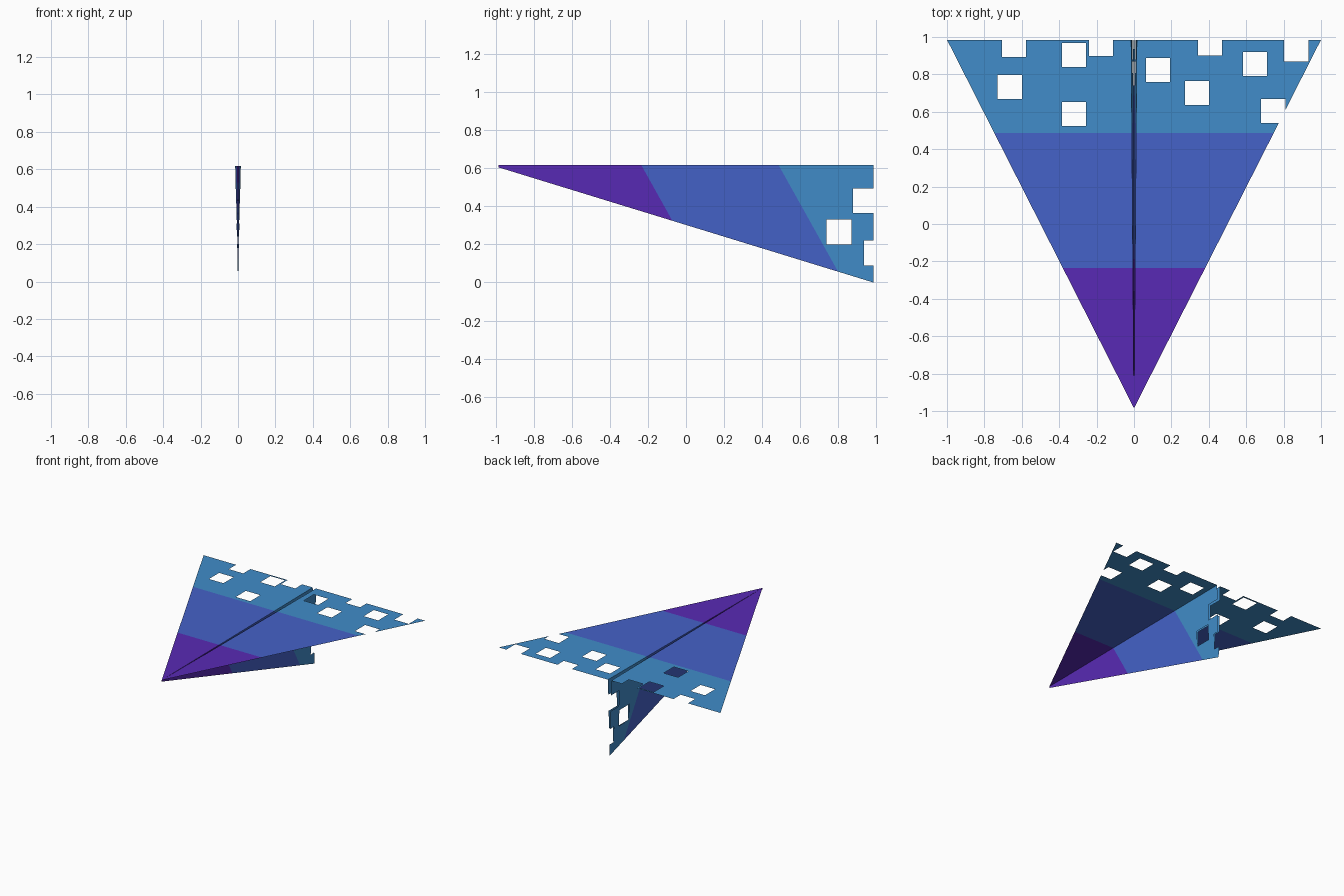
import bpy, bmesh
from mathutils import Vector

if "Cube" in bpy.data.objects:
    bpy.data.objects.remove(bpy.data.objects["Cube"])

L, TOP, GAP, SLANT = 0.985, 0.617, 0.015, 0.5585
BANDS = (-0.235, 0.487)          # where the colour changes along the length
S = 0.13                         # side of the square cut-outs


def material(name, rgb):
    m = bpy.data.materials.new(name)
    m.diffuse_color = (*rgb, 1)
    m.use_nodes = True
    m.node_tree.nodes["Principled BSDF"].inputs["Base Color"].default_value = m.diffuse_color
    return m


MATS = [material("violet", (0.098, 0.023, 0.462)),
        material("royal blue", (0.059, 0.122, 0.580)),
        material("sky blue", (0.052, 0.264, 0.587))]


def cut(bm, faces, co, no):
    geom = set(faces)
    for f in faces:
        geom.update(f.edges)
        geom.update(f.verts)
    bmesh.ops.bisect_plane(bm, geom=list(geom), dist=1e-5, plane_co=co, plane_no=no)


def punch(bm, axes, corner):
    """Remove a square with the given low corner, seen along the third axis."""
    lo, hi = corner, [c + S for c in corner]

    def touching():
        return [f for f in bm.faces if all(
            max(v.co[a] for v in f.verts) > lo[i] + 1e-5 and
            min(v.co[a] for v in f.verts) < hi[i] - 1e-5
            for i, a in enumerate(axes))]
    for i, a in enumerate(axes):
        for value in (lo[i], hi[i]):
            co, no = Vector((0, 0, 0)), Vector((0, 0, 0))
            co[a], no[a] = value, 1
            cut(bm, touching(), co, no)
    gone = [f for f in bm.faces if all(
        lo[i] < f.calc_center_median()[a] < hi[i] for i, a in enumerate(axes))]
    bmesh.ops.delete(bm, geom=gone, context='FACES')


def sheet(name, points, normal, axes, holes):
    """Flat paper panel with slanted colour bands and square holes."""
    bm = bmesh.new()
    face = bm.faces.new([bm.verts.new(p) for p in points])
    face.normal_update()
    if face.normal.dot(Vector(normal)) < 0:
        face.normal_flip()
    for y in BANDS:
        cut(bm, bm.faces[:], (0, y, TOP), (0, 1, SLANT))
    for h in holes:
        punch(bm, axes, h)
    for f in bm.faces:
        c = f.calc_center_median()
        f.material_index = sum(c.y - SLANT * (TOP - c.z) > y for y in BANDS)
    me = bpy.data.meshes.new(name)
    bm.to_mesh(me)
    bm.free()
    for m in MATS:
        me.materials.append(m)
    bpy.context.collection.objects.link(bpy.data.objects.new(name, me))


# Square cut-outs (low corners); those near the rear edge become notches
WING_HOLES = {
    -1: [(-0.707, 0.892), (-0.386, 0.839), (-0.241, 0.897),
         (-0.729, 0.667), (-0.386, 0.523)],
    1: [(0.063, 0.758), (0.341, 0.902), (0.582, 0.790),
        (0.802, 0.870), (0.272, 0.635), (0.679, 0.539)],
}
KEEL_HOLES = [(0.740, 0.200), (0.879, 0.365), (0.935, 0.090)]

for side, label in ((-1, "left"), (1, "right")):
    # Flat triangular wing
    sheet(label + "_wing",
          [(0, -L, TOP), (side, L, TOP), (side * GAP, L, TOP)],
          (0, 0, 1), (0, 1), WING_HOLES[side])
    # Folded keel panel below the centre crease
    sheet(label + "_keel",
          [(0, -L, TOP), (side * GAP, L, TOP), (0, L, 0), (0, -L, 0.605)],
          (side, 0, 0), (1, 2), KEEL_HOLES)
